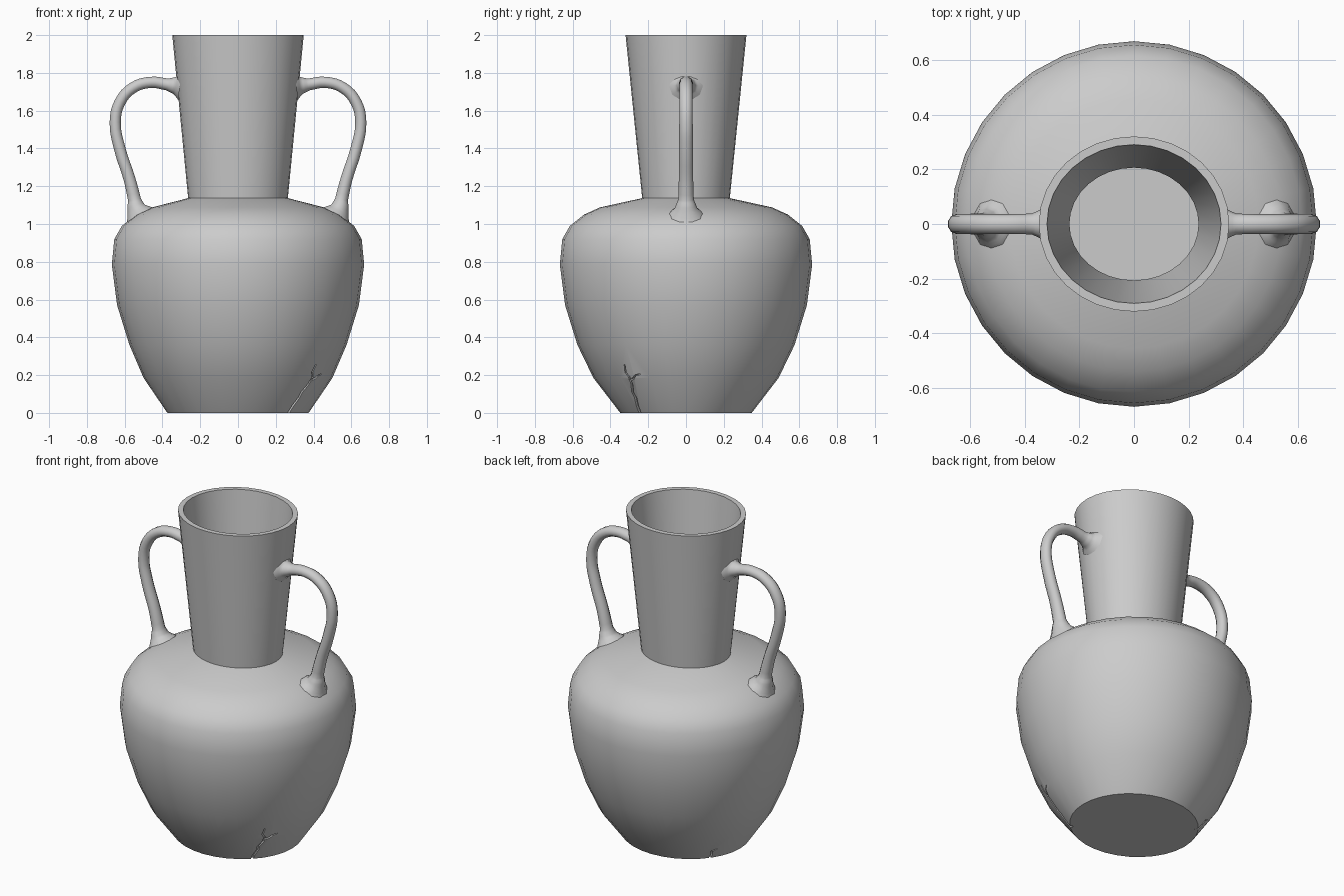
import bpy, bmesh, math
from mathutils import Vector

if "Cube" in bpy.data.objects:
    bpy.data.objects.remove(bpy.data.objects["Cube"])

SIDES = 32
clay = bpy.data.materials.new("grey_clay")
clay.diffuse_color = (0.6, 0.6, 0.6, 1)
clay.use_nodes = True
clay.node_tree.nodes["Principled BSDF"].inputs["Base Color"].default_value = clay.diffuse_color

# outer profile: radius x, radius y, height
OUTER = [(.374, .348, 0), (.50, .49, .185), (.575, .575, .36), (.64, .64, .57),
         (.668, .668, .785), (.655, .655, .92), (.615, .615, .99), (.54, .54, 1.05),
         (.455, .455, 1.088), (.264, .232, 1.137), (.348, .320, 2.0)]
# inner wall, from the rim down to the floor
T = .028
INNER = [(.318, .290, 2.0), (.236, .206, 1.12), (.445, .445, 1.058), (.52, .52, 1.025),
         (.59, .59, .97), (.625, .625, .91), (.638, .638, .785), (.61, .61, .57),
         (.547, .547, .37), (.472, .462, .2), (.36, .335, .03)]


def new_object(name, bm):
    bmesh.ops.recalc_face_normals(bm, faces=bm.faces)
    me = bpy.data.meshes.new(name)
    bm.to_mesh(me)
    bm.free()
    ob = bpy.data.objects.new(name, me)
    bpy.context.collection.objects.link(ob)
    return ob


def loft(name, rings):
    """Skin a list of closed point rings and cap both ends."""
    bm = bmesh.new()
    vr = [[bm.verts.new(p) for p in ring] for ring in rings]
    n = len(vr[0])
    for a, b in zip(vr, vr[1:]):
        for i in range(n):
            j = (i + 1) % n
            bm.faces.new((a[i], a[j], b[j], b[i]))
    bm.faces.new(vr[0][::-1])
    bm.faces.new(vr[-1])
    return new_object(name, bm)


def bake(ob):
    """Return the evaluated mesh of an object."""
    dg = bpy.context.evaluated_depsgraph_get()
    return bpy.data.meshes.new_from_object(ob.evaluated_get(dg))


def finish(ob, angle):
    ob.data.materials.clear()
    ob.data.materials.append(clay)
    bpy.ops.object.select_all(action='DESELECT')
    ob.select_set(True)
    bpy.context.view_layer.objects.active = ob
    bpy.ops.object.shade_smooth_by_angle(angle=math.radians(angle))


def surface_radius(z):
    if z < .185:
        return .36 + (.495 - .36) * z / .185
    return .495 + .08 * (z - .185) / .175


def crack_cutter(name, path, w0, w1):
    """Tapering jagged strip (azimuth in degrees, height) that bites into the wall."""
    pts = [Vector((math.radians(a) * .42, z)) for a, z in path]
    rings = []
    for i, p in enumerate(pts):
        t = (pts[min(i + 1, len(pts) - 1)] - pts[max(i - 1, 0)]).normalized()
        side = Vector((-t.y, t.x)) * (w0 + (w1 - w0) * i / (len(pts) - 1)) / 2
        ring = []
        for s, d in ((1, -.014), (-1, -.014), (-1, .03), (1, .03)):
            q = p + side * s
            r, a = surface_radius(q.y) + d, q.x / .42
            ring.append((r * math.cos(a), r * math.sin(a), q.y))
        rings.append(ring)
    return loft(name, rings)


# hollow vase body and neck
rings = [[(rx * math.cos(2 * math.pi * i / SIDES), ry * math.sin(2 * math.pi * i / SIDES), z)
          for i in range(SIDES)] for rx, ry, z in OUTER + INNER]
vase = loft("vase_body", rings)

# cracks near the foot
cutters = [
    crack_cutter("crack_main", [(-43, -.03), (-41.5, .04), (-39.6, .08), (-40, .11), (-37.6, .15),
                                (-37.3, .19), (-39.2, .215), (-38.2, .257)], .018, .005),
    crack_cutter("crack_branch", [(-38, .172), (-34.5, .182), (-32, .2), (-28.7, .205)], .012, .004),
    crack_cutter("crack_back", [(146, -.03), (147, .03), (146, .06), (150, .078)], .015, .005),
]
for c in cutters:
    c.hide_render = True
    m = vase.modifiers.new(c.name, 'BOOLEAN')
    m.operation, m.solver, m.object = 'DIFFERENCE', 'EXACT', c
baked = bake(vase)
vase.modifiers.clear()
vase.data = baked
for c in cutters:
    bpy.data.objects.remove(c)
finish(vase, 35)

# handles: x, z, tube radius, flared where they join the neck and shoulder
PATH = [(.308, 1.73, .078), (.335, 1.733, .048), (.375, 1.739, .033), (.46, 1.75, .031),
        (.555, 1.722, .031), (.625, 1.645, .031), (.65, 1.54, .031), (.625, 1.395, .032),
        (.575, 1.24, .033), (.548, 1.13, .036), (.538, 1.085, .052), (.515, 1.04, .088)]
for name, sx in (("right_handle", 1), ("left_handle", -1)):
    cu = bpy.data.curves.new(name + "_path", 'CURVE')
    cu.dimensions = '3D'
    cu.bevel_depth = 1
    cu.bevel_resolution = 3
    cu.resolution_u = 4
    cu.use_fill_caps = True
    sp = cu.splines.new('BEZIER')
    sp.bezier_points.add(len(PATH) - 1)
    for bp, (x, z, r) in zip(sp.bezier_points, PATH):
        bp.co = (sx * x, 0, z)
        bp.radius = r
        bp.handle_left_type = bp.handle_right_type = 'AUTO'
    tmp = bpy.data.objects.new(name + "_path", cu)
    bpy.context.collection.objects.link(tmp)
    me = bake(tmp)
    bpy.data.objects.remove(tmp)
    for v in me.vertices:
        v.co.y *= 1.15
    handle = bpy.data.objects.new(name, me)
    bpy.context.collection.objects.link(handle)
    finish(handle, 50)
